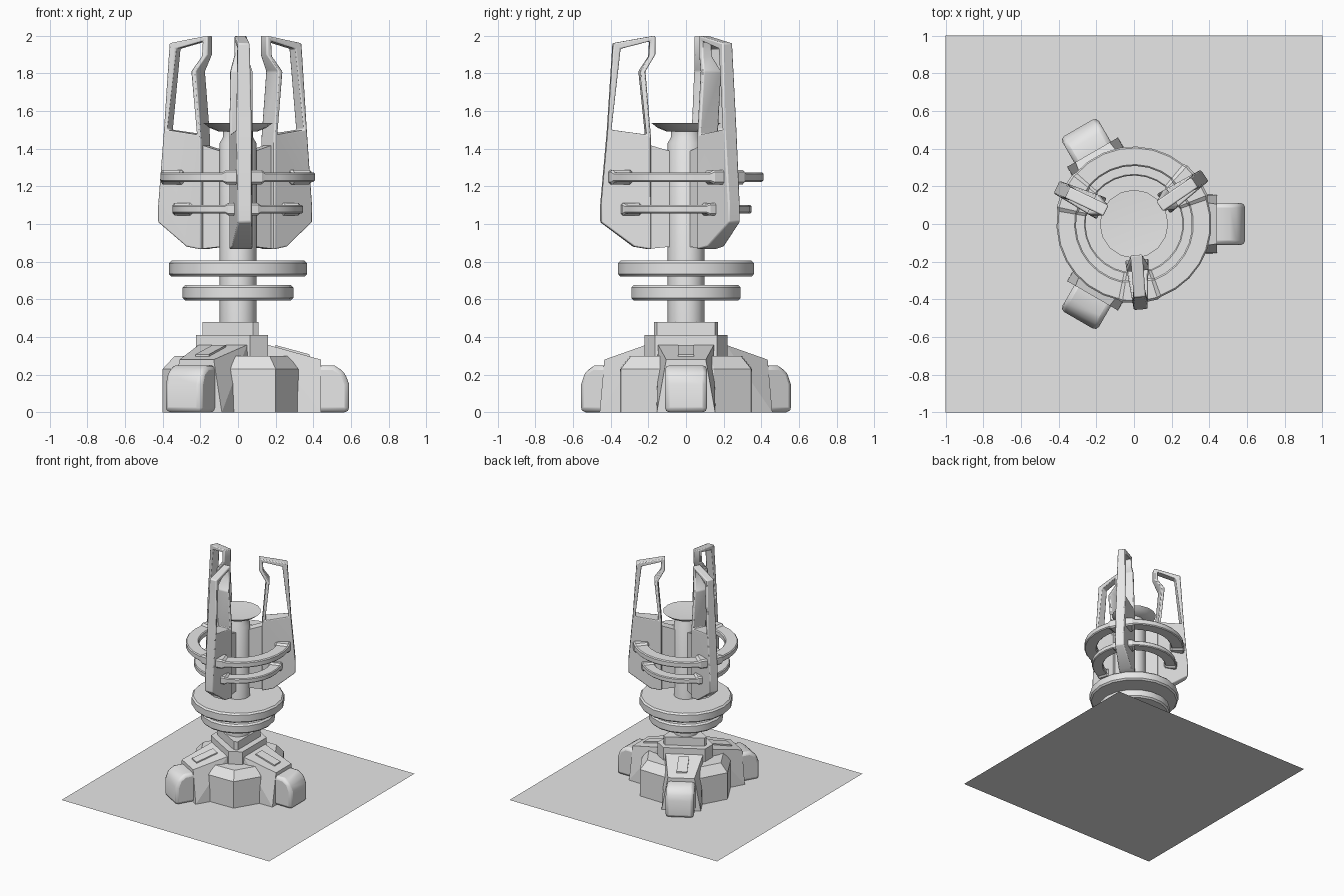
import bpy, bmesh
from math import sin, cos, pi, radians
from mathutils import Vector, Matrix

cube = bpy.data.objects.get("Cube")
if cube:
    bpy.data.objects.remove(cube, do_unlink=True)

grey = bpy.data.materials.new("light_grey")
grey.use_nodes = True
grey.diffuse_color = (0.8, 0.8, 0.8, 1)
grey.node_tree.nodes["Principled BSDF"].inputs["Base Color"].default_value = (0.8, 0.8, 0.8, 1)


def finish(name, bm, angle=0, smooth=None, bevel=0, segments=2):
    """Turn a bmesh into an object, rotated about the vertical axis."""
    bmesh.ops.recalc_face_normals(bm, faces=bm.faces)
    mesh = bpy.data.meshes.new(name)
    bm.to_mesh(mesh)
    bm.free()
    mesh.materials.append(grey)
    if smooth:
        for p in mesh.polygons:
            p.use_smooth = True
        mesh.set_sharp_from_angle(angle=radians(smooth))
    obj = bpy.data.objects.new(name, mesh)
    bpy.context.collection.objects.link(obj)
    obj.rotation_euler.z = radians(angle)
    if bevel:
        mod = obj.modifiers.new("soft_edges", "BEVEL")
        mod.width, mod.segments = bevel, segments
        mod.limit_method = "ANGLE"
        mod.angle_limit = radians(35)
    return obj


def hull(name, points, **kw):
    bm = bmesh.new()
    for p in points:
        bm.verts.new(p)
    bmesh.ops.convex_hull(bm, input=bm.verts)
    bmesh.ops.dissolve_limit(bm, angle_limit=0.02, verts=bm.verts, edges=bm.edges)
    return finish(name, bm, **kw)


def mirrored(points):
    """(radius, half width, height) points on both sides of an arm."""
    return [(r, s * w, z) for r, w, z in points for s in (-1, 1)]


def lathe(name, profile, sides, **kw):
    bm = bmesh.new()
    verts = [bm.verts.new((r, 0, z)) for r, z in profile]
    edges = [bm.edges.new(pair) for pair in zip(verts, verts[1:])]
    bmesh.ops.spin(bm, geom=verts + edges, cent=(0, 0, 0), axis=(0, 0, 1),
                   angle=2 * pi, steps=sides)
    bmesh.ops.remove_doubles(bm, verts=bm.verts, dist=0.0005)
    return finish(name, bm, **kw)


def triangle_block(name, apothem, half, z0, z1):
    """Three-sided block with cut corners, flats facing the arms."""
    pts = []
    for k in range(3):
        turn = Matrix.Rotation(radians(120 * k), 3, "Z")
        pts += [turn @ Vector(p) for p in mirrored([(apothem, half, z0), (apothem, half, z1)])]
    hull(name, pts)


def arc(name, r0, r1, z0, z1, **kw):
    """Ring segment with thicker ends."""
    bm = bmesh.new()
    loops = []
    rc, zc = (r0 + r1) / 2, (z0 + z1) / 2
    for deg in (-58, -47, -44, -32, -19, -6, 6, 19, 32, 44, 47, 58):
        thick = abs(deg) > 45
        a = (r1 - r0) / 2 * (1 if thick else 0.86)
        h = (z1 - z0) / 2 * (1 if thick else 0.65)
        c = 0.3 * h
        t = radians(deg)
        ring = []
        for u, v in ((a, h - c), (a - c, h), (c - a, h), (-a, h - c),
                     (-a, c - h), (c - a, -h), (a - c, -h), (a, c - h)):
            ring.append(bm.verts.new(((rc + u) * cos(t), (rc + u) * sin(t), zc + v)))
        loops.append(ring)
    for p, q in zip(loops, loops[1:]):
        for i in range(8):
            j = (i + 1) % 8
            bm.faces.new((p[i], p[j], q[j], q[i]))
    bm.faces.new(loops[0])
    bm.faces.new(loops[-1])
    return finish(name, bm, smooth=28, **kw)


def fin(name, angle):
    """Upright claw: solid lower body and an open upper frame."""
    outer = [(.42, 1.49), (.39, 1.96), (.165, 2.0), (.165, 1.9), (.22, 1.81), (.19, 1.45)]
    inner = [(.40, 1.5), (.35, 1.93), (.195, 1.97), (.2, 1.89), (.25, 1.81), (.215, 1.475)]
    foot = [(.19, .865), (.28, .88), (.455, 1.01), (.455, 1.1)]
    bm = bmesh.new()
    o, i, f = [[bm.verts.new((r, 0, z)) for r, z in pts] for pts in (outer, inner, foot)]
    for k in range(5):
        bm.faces.new((o[k], o[k + 1], i[k + 1], i[k]))
    bm.faces.new([o[0], i[0], i[5], o[5]] + f)
    near = list(bm.verts)
    far = bmesh.ops.extrude_face_region(bm, geom=list(bm.faces), use_keep_orig=True)["geom"]
    far = {g for g in far if isinstance(g, bmesh.types.BMVert)}
    for v in list(bm.verts):
        r, z = v.co.x, v.co.z
        half = 0.062 - 0.1 * max(0, r - 0.2)
        if z > 1.85:
            half = 0.032
        v.co.y = half if v in far else -half
    finish(name, bm, angle=angle, smooth=40, bevel=0.009)


# Ground plate
bm = bmesh.new()
bmesh.ops.create_grid(bm, x_segments=1, y_segments=1, size=1)
finish("ground_plate", bm)

# Faceted base between the arms
base = []
for k in range(3):
    for deg, r in ((25, 0.353), (60, 0.4), (95, 0.353)):
        t = radians(deg + 120 * k)
        for scale, z in ((1, 0), (1, 0.23), (0.84, 0.3)):
            base.append((r * scale * cos(t), r * scale * sin(t), z))
hull("base_body", base)
triangle_block("hub", 0.16, 0.165, 0, 0.41)
triangle_block("hub_cap", 0.108, 0.155, 0.41, 0.48)

# Support arms with rounded feet and raised panels
for k in range(3):
    turn = 120 * k
    hull(f"arm_{k + 1}", mirrored([
        (0.08, 0.16, 0), (0.08, 0.15, 0.36), (0.16, 0.148, 0.358),
        (0.44, 0.105, 0.28), (0.44, 0.155, 0)]), angle=turn)
    hull(f"foot_{k + 1}", mirrored([
        (0.4, 0.112, 0), (0.4, 0.112, 0.25), (0.51, 0.112, 0.25),
        (0.565, 0.112, 0.215), (0.59, 0.112, 0.15), (0.59, 0.112, 0)]),
        angle=turn, bevel=0.025, smooth=40)
    hull(f"arm_panel_{k + 1}", mirrored([
        (0.2, 0.042, 0.33), (0.2, 0.042, 0.357), (0.38, 0.042, 0.308),
        (0.38, 0.042, 0.28)]), angle=turn)

# Central column with a flared dish on top
lathe("column", [(0, 0.47), (0.097, 0.47), (0.097, 1.43), (0.08, 1.46), (0.08, 1.5), (0, 1.5)],
      16, smooth=30)
lathe("dish", [(0, 1.49), (0.1, 1.49), (0.15, 1.51), (0.182, 1.535), (0.17, 1.535), (0, 1.515)],
      16, smooth=30)


# Two stacked discs
def disc(name, r, z0, z1):
    c = 0.013
    lathe(name, [(0, z0), (r - c, z0), (r, z0 + c), (r, z1 - c), (r - c, z1), (0, z1)],
          18, smooth=30)


disc("lower_disc", 0.295, 0.595, 0.675)
disc("upper_disc", 0.367, 0.722, 0.805)

# Claws, their webs to the column, and the ring segments between them
for k in range(3):
    turn = 34.5 + 120 * k
    fin(f"claw_{k + 1}", turn)
    hull(f"claw_web_{k + 1}", mirrored([
        (0.08, 0.035, 0.88), (0.08, 0.035, 1.385), (0.2, 0.035, 1.42), (0.2, 0.035, 0.868)]),
        angle=turn)
    arc(f"upper_ring_{k + 1}", 0.3, 0.42, 1.21, 1.288, angle=turn + 60)
    arc(f"lower_ring_{k + 1}", 0.25, 0.355, 1.045, 1.112, angle=turn + 60)
